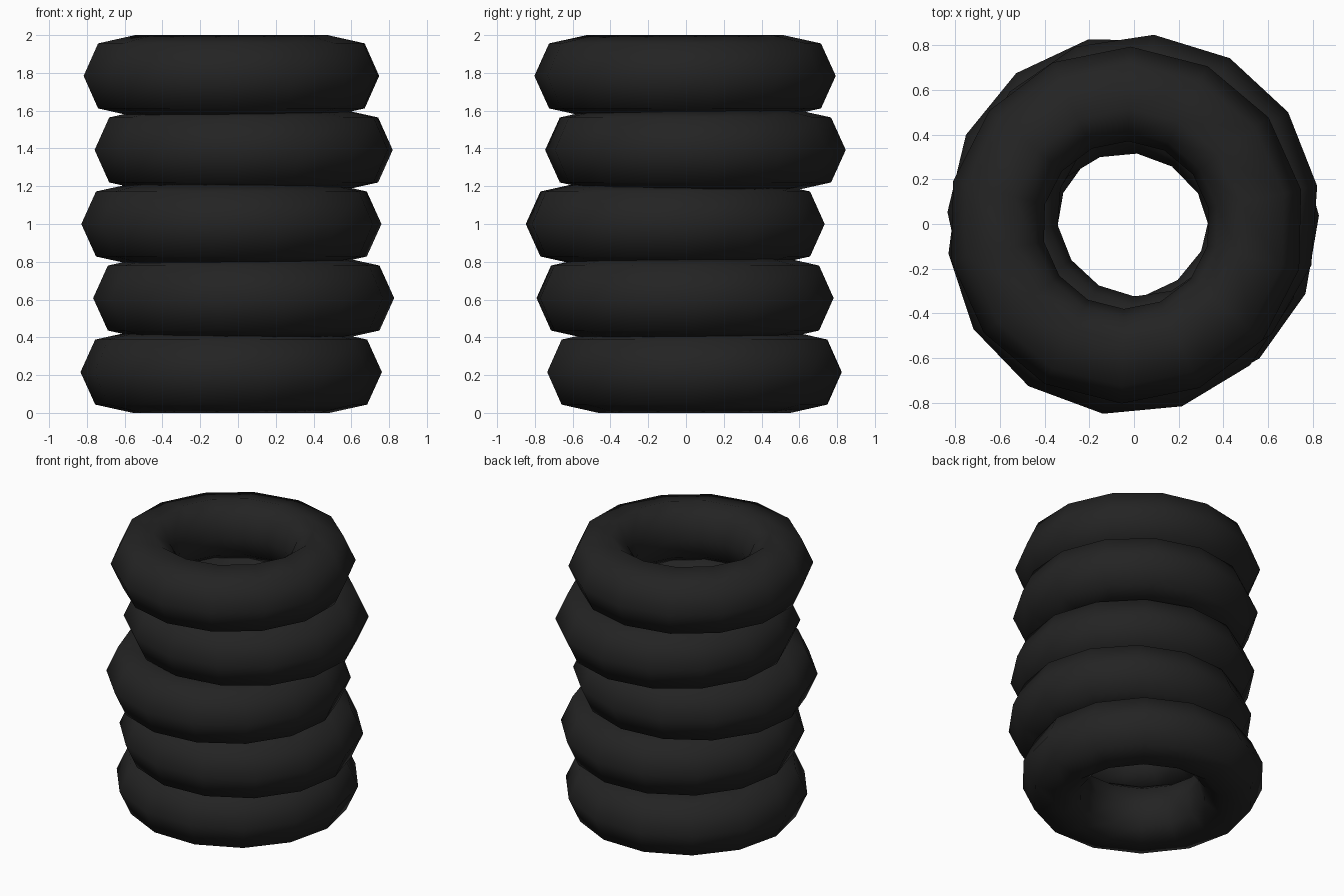
import bpy
import bmesh
from math import cos, sin, radians, tau

cube = bpy.data.objects.get("Cube")
if cube:
    bpy.data.objects.remove(cube, do_unlink=True)

SIDES = 14

# Black rubber
rubber = bpy.data.materials.new("black_rubber")
rubber.use_nodes = True
colour = (0.017, 0.017, 0.017, 1)
rubber.diffuse_color = colour
bsdf = rubber.node_tree.nodes["Principled BSDF"]
bsdf.inputs["Base Color"].default_value = colour
bsdf.inputs["Roughness"].default_value = 0.8

# Tyre cross-section: upper half from tread to inner rim, mirrored below
upper = [(0.798, 0), (0.72, 0.172), (0.52, 0.216), (0.415, 0.14), (0.375, 0)]
profile = upper + [(r, -z) for r, z in reversed(upper[1:-1])]


def make_tyre(name, x, y, z, turn):
    bm = bmesh.new()
    rings = []
    for i in range(SIDES):
        a = tau * i / SIDES
        rings.append([bm.verts.new((r * cos(a), r * sin(a), h)) for r, h in profile])
    n = len(profile)
    for i in range(SIDES):
        here, there = rings[i], rings[(i + 1) % SIDES]
        for j in range(n):
            k = (j + 1) % n
            bm.faces.new((here[j], there[j], there[k], here[k])).smooth = True
    bmesh.ops.recalc_face_normals(bm, faces=bm.faces)
    mesh = bpy.data.meshes.new(name)
    bm.to_mesh(mesh)
    bm.free()
    mesh.materials.append(rubber)
    tyre = bpy.data.objects.new(name, mesh)
    tyre.location = (x, y, z)
    tyre.rotation_euler.z = radians(turn)
    bpy.context.collection.objects.link(tyre)


# Loosely stacked tyres: name, sideways offset and turn, bottom to top
stack = [
    ("bottom_tyre", -0.036, 0.045, -0.6),
    ("lower_tyre", 0.03, -0.005, 3.1),
    ("middle_tyre", -0.035, -0.057, 5.4),
    ("upper_tyre", 0.03, 0.05, 8.6),
    ("top_tyre", -0.035, -0.005, 11.4),
]
for level, (name, x, y, turn) in enumerate(stack):
    make_tyre(name, x, y, 0.216 + 0.392 * level, turn)
